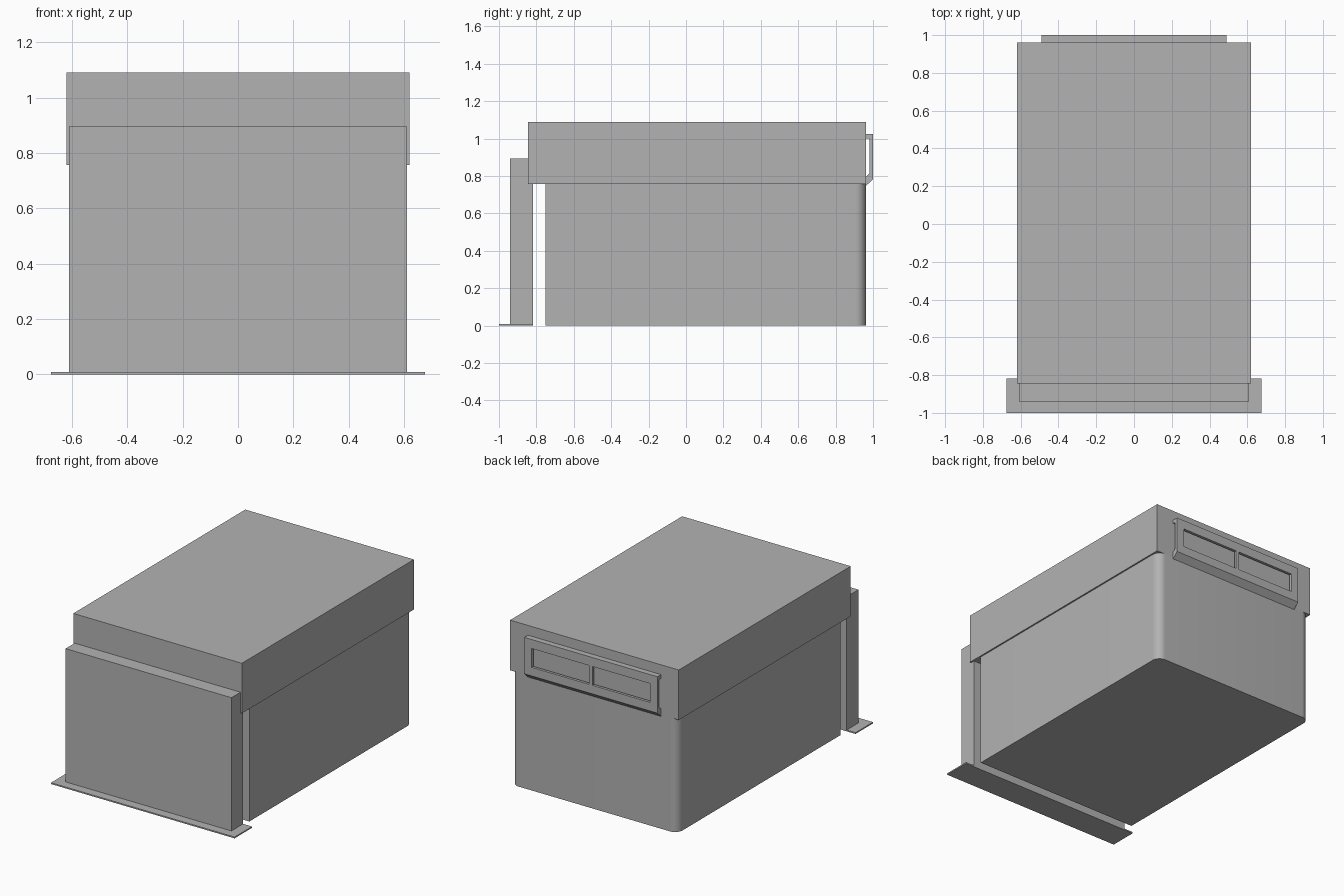
import bpy, bmesh, math

if "Cube" in bpy.data.objects:
    bpy.data.objects.remove(bpy.data.objects["Cube"])

grey = bpy.data.materials.new("plain grey")
grey.diffuse_color = (0.45, 0.45, 0.45, 1)
grey.use_nodes = True
grey.node_tree.nodes["Principled BSDF"].inputs["Base Color"].default_value = grey.diffuse_color


def finish(name, bm):
    bmesh.ops.recalc_face_normals(bm, faces=bm.faces)
    me = bpy.data.meshes.new(name)
    bm.to_mesh(me)
    bm.free()
    me.materials.append(grey)
    ob = bpy.data.objects.new(name, me)
    bpy.context.collection.objects.link(ob)
    return ob


def extrude(name, points, offset):
    """Prism from a closed 3D outline pushed along an offset."""
    bm = bmesh.new()
    face = bm.faces.new([bm.verts.new(p) for p in points])
    top = bmesh.ops.extrude_face_region(bm, geom=[face])["geom"]
    bmesh.ops.translate(bm, vec=offset,
                        verts=[g for g in top if isinstance(g, bmesh.types.BMVert)])
    return finish(name, bm)


def box(name, x0, x1, y0, y1, z0, z1):
    outline = [(x0, y0, z0), (x1, y0, z0), (x1, y1, z0), (x0, y1, z0)]
    return extrude(name, outline, (0, 0, z1 - z0))


# Main body, with the two rear upright corners rounded
R, W, BACK = 0.055, 0.61, 0.962
right = [(W - R + R * math.cos(a), BACK - R + R * math.sin(a))
         for a in (math.pi / 2 * i / 10 for i in range(11))]
left = [(-x, y) for x, y in reversed(right)]
plan = [(-W, -0.752), (W, -0.752)] + right + left
body = extrude("body", [(x, y, 0) for x, y in plan], (0, 0, 0.757))
bpy.context.view_layer.objects.active = body
body.select_set(True)
bpy.ops.object.shade_smooth_by_angle(angle=math.radians(30))

# Overhanging upper section
box("lid", -0.62, 0.62, -0.845, BACK, 0.757, 1.09)

# Upright front panel, standing on a thin foot plate
box("front_panel", -W, W, -0.94, -0.817, 0, 0.895)
box("foot_plate", -0.675, 0.675, -1.0, -0.817, 0, 0.009)

# Rear bracket: top and sloped bottom strips hold the frame off the lid
box("bracket_top", -0.49, 0.49, BACK, 1.0, 1.0, 1.025)
slope = [(BACK, 0.747), (1.0, 0.783), (1.0, 0.815), (0.982, 0.815), (BACK, 0.797)]
extrude("bracket_bottom", [(-0.49, y, z) for y, z in slope], (0.98, 0, 0))

# Rear frame with two window openings
Y0, Z0, Z1 = 0.982, 0.84, 0.965
box("frame_top_rail", -0.49, 0.49, Y0, 1.0, Z1, 1.0)
box("frame_bottom_rail", -0.49, 0.49, Y0, 1.0, 0.815, Z0)
box("frame_divider", -0.012, 0.012, Y0, 1.0, Z0, Z1)
for s, side in ((-1, "left"), (1, "right")):
    a, b = sorted((s * 0.435, s * 0.49))
    box("frame_post_" + side, a, b, Y0, 1.0, Z0, Z1)
